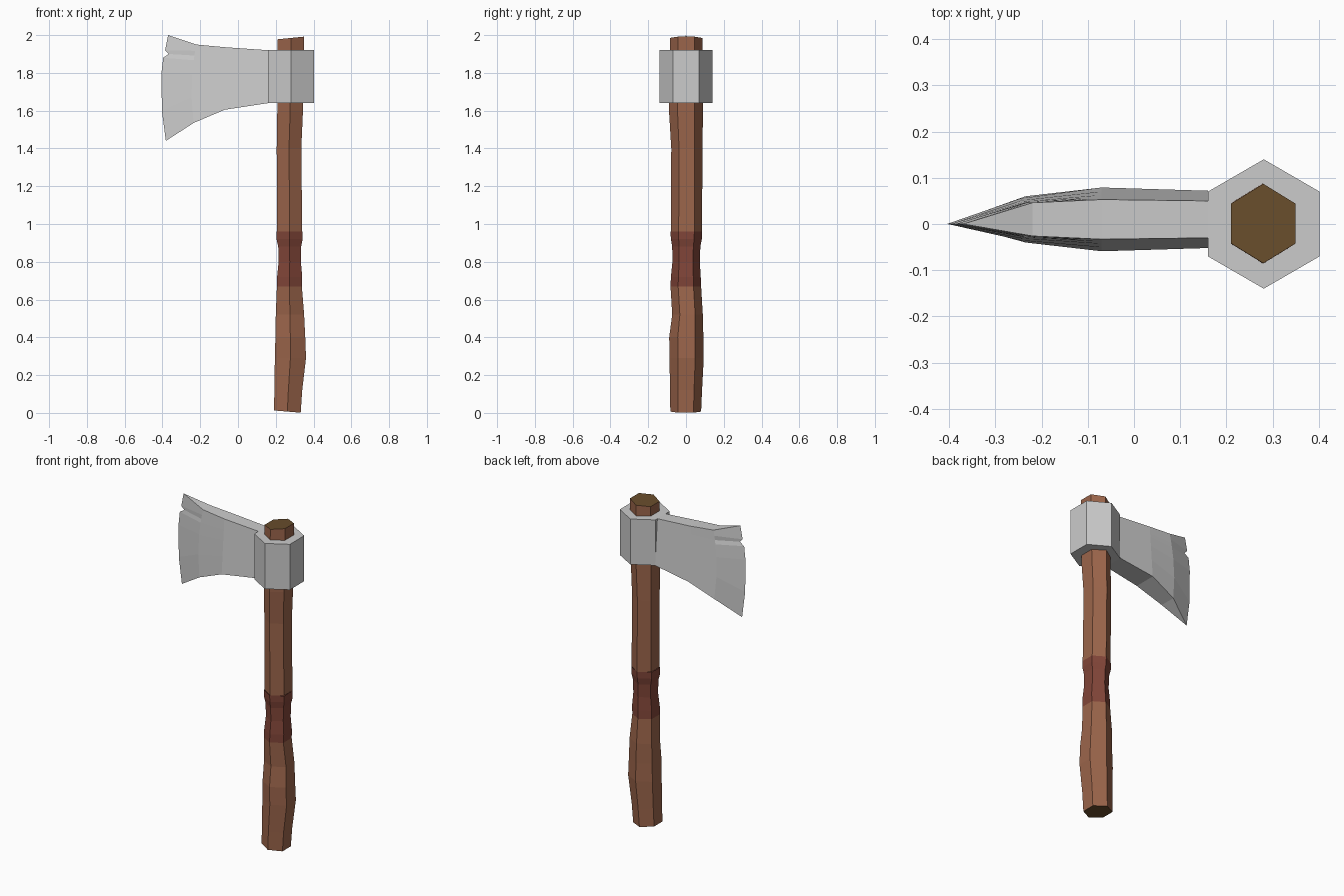
import bpy

if "Cube" in bpy.data.objects:
    bpy.data.objects.remove(bpy.data.objects["Cube"])


def material(name, rgb):
    m = bpy.data.materials.new(name)
    m.diffuse_color = (*rgb, 1)
    m.use_nodes = True
    m.node_tree.nodes["Principled BSDF"].inputs["Base Color"].default_value = m.diffuse_color
    return m


WOOD = material("wood", (0.33, 0.13, 0.07))
END = material("end_grain", (0.14, 0.075, 0.025))
WRAP = material("wrap", (0.22, 0.06, 0.04))


def mesh_object(name, verts, faces, mats=()):
    me = bpy.data.meshes.new(name)
    me.from_pydata(verts, [], faces)
    for m in mats:
        me.materials.append(m)
    ob = bpy.data.objects.new(name, me)
    bpy.context.collection.objects.link(ob)
    return ob


def hex_ring(z, x0, x1, y0, y1, tilt=0):
    """Hexagon with points on +-y and flats on +-x; tilt raises the +x side."""
    c, m = (x0 + x1) / 2, (y0 + y1) / 2
    return [(c, y0, z), (x1, (y0 + m) / 2, z + tilt), (x1, (y1 + m) / 2, z + tilt),
            (c, y1, z), (x0, (y1 + m) / 2, z - tilt), (x0, (y0 + m) / 2, z - tilt)]


def hex_loft(name, rings, mats=(), bottom=False, top=False):
    verts = [v for r in rings for v in hex_ring(*r)]
    faces = [(k * 6 + i, k * 6 + (i + 1) % 6, k * 6 + 6 + (i + 1) % 6, k * 6 + 6 + i)
             for k in range(len(rings) - 1) for i in range(6)]
    sides = len(faces)
    if bottom:
        faces.append(tuple(range(5, -1, -1)))
    if top:
        faces.append(tuple(range(len(verts) - 6, len(verts))))
    ob = mesh_object(name, verts, faces, mats)
    if len(mats) > 1:
        for p in ob.data.polygons[sides:]:
            p.material_index = 1
    return ob


# Wooden shaft below and above the grip
hex_loft("lower_handle", [
    (0.007, 0.19, 0.332, -0.083, 0.08, -0.006),
    (0.12, 0.193, 0.34, -0.085, 0.085),
    (0.29, 0.195, 0.36, -0.087, 0.094),
    (0.40, 0.198, 0.356, -0.089, 0.092),
    (0.52, 0.20, 0.35, -0.073, 0.089),
    (0.67, 0.206, 0.338, -0.082, 0.08)], (WOOD, END), bottom=True)
hex_loft("upper_handle", [
    (0.96, 0.207, 0.34, -0.08, 0.085),
    (1.40, 0.205, 0.335, -0.078, 0.087),
    (1.60, 0.208, 0.344, -0.09, 0.09),
    (1.985, 0.21, 0.35, -0.085, 0.087, 0.007)], (WOOD, END), top=True)

# Wrapped grip
hex_loft("grip", [
    (0.67, 0.206, 0.338, -0.082, 0.08),
    (0.72, 0.207, 0.34, -0.08, 0.078),
    (0.80, 0.215, 0.333, -0.072, 0.073),
    (0.88, 0.213, 0.334, -0.073, 0.076),
    (0.92, 0.204, 0.342, -0.08, 0.084),
    (0.96, 0.204, 0.342, -0.082, 0.086)], (WRAP,))

# Hexagonal eye of the axe head
hex_loft("head_collar", [
    (1.64, 0.16, 0.402, -0.14, 0.14),
    (1.92, 0.16, 0.402, -0.14, 0.14)], bottom=True, top=True)

# Blade: stations of (x bottom, x top, z bottom, z top, half width bottom, top)
stations = [(0.16, 0.16, 1.64, 1.92, 0.062, 0.04),
            (-0.07, -0.07, 1.605, 1.936, 0.069, 0.043),
            (-0.235, -0.22, 1.535, 1.95, 0.05, 0.036)]
edge = [(-0.382, 1.44), (-0.403, 1.60), (-0.405, 1.80), (-0.396, 1.88),
        (-0.366, 1.90), (-0.386, 1.92), (-0.37, 2.0)]
heights = [0, 0.33, 0.62, 0.8, 0.86, 0.92, 1]
n = len(edge)
verts, faces = [], []
for xb, xt, zb, zt, wb, wt in stations:
    for side in (-1, 1):
        for t in heights:
            bow = 0.018 * t * (1 - t) * 4 if xb < -0.2 else 0
            verts.append((xb + (xt - xb) * t - bow, 0.01 + side * (wb + (wt - wb) * t),
                          zb + (zt - zb) * t))
last = len(verts)
verts += [(x, 0, z) for x, z in edge]
for k in range(len(stations)):
    a, b = k * 2 * n, (k + 1) * 2 * n
    tip = b == last
    for i in range(n - 1):
        r = b if tip else b + n
        faces.append((a + i + 1, b + i + 1, b + i, a + i))
        faces.append((a + n + i, r + i, r + i + 1, a + n + i + 1))
    # underside and top
    if tip:
        faces += [(a, b, a + n), (a + 2 * n - 1, b + n - 1, a + n - 1)]
    else:
        faces += [(a, b, b + n, a + n),
                  (a + 2 * n - 1, b + 2 * n - 1, b + n - 1, a + n - 1)]
mesh_object("blade", verts, faces)
